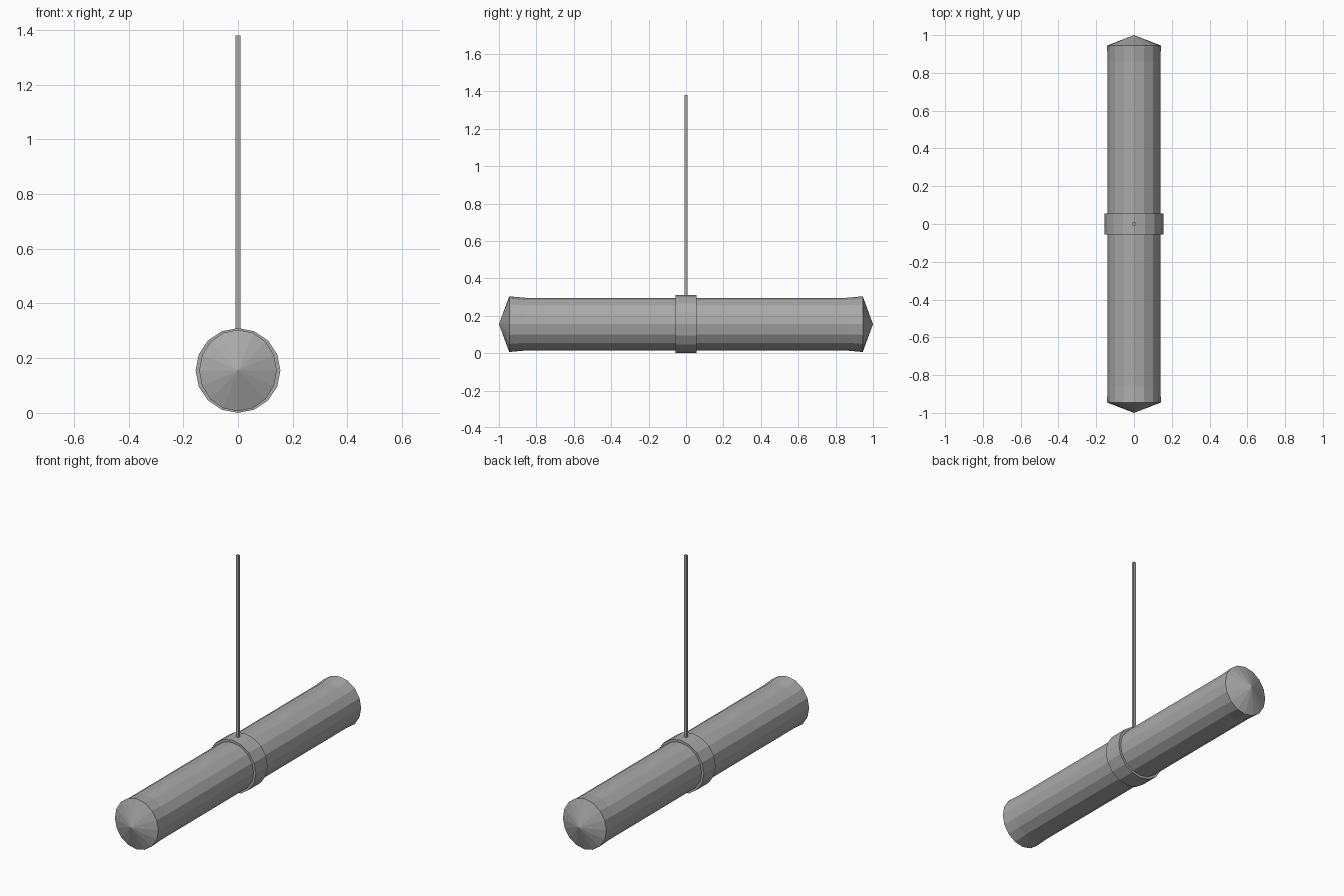
import bpy, bmesh
from math import sin, cos, tau

cube = bpy.data.objects.get("Cube")
if cube:
    bpy.data.objects.remove(cube)

SIDES = 16
AXIS_Z = 0.155

grey = bpy.data.materials.new("plain grey")
grey.use_nodes = True
grey.diffuse_color = (0.40, 0.40, 0.40, 1)
grey.node_tree.nodes["Principled BSDF"].inputs["Base Color"].default_value = grey.diffuse_color


def finish(name, bm):
    bmesh.ops.recalc_face_normals(bm, faces=bm.faces)
    mesh = bpy.data.meshes.new(name)
    bm.to_mesh(mesh)
    bm.free()
    mesh.materials.append(grey)
    obj = bpy.data.objects.new(name, mesh)
    bpy.context.collection.objects.link(obj)
    return obj


def loft(name, sections, tip=None):
    """Skin elliptical sections (y, x radius, z radius); close with fans to tips or flat caps."""
    bm = bmesh.new()
    rings = [[bm.verts.new((rx * cos(tau * i / SIDES), y, AXIS_Z + rz * sin(tau * i / SIDES)))
              for i in range(SIDES)] for y, rx, rz in sections]
    for a, b in zip(rings, rings[1:]):
        for i in range(SIDES):
            j = (i + 1) % SIDES
            bm.faces.new((a[i], a[j], b[j], b[i]))
    for ring, sign in ((rings[0], -1), (rings[-1], 1)):
        if tip is None:
            bm.faces.new(ring)
        else:
            point = bm.verts.new((0, sign * tip, AXIS_Z))
            for i in range(SIDES):
                bm.faces.new((ring[i], ring[(i + 1) % SIDES], point))
    return finish(name, bm)


# Long tube, slightly flared in height towards its pointed ends
half = [(0.86, 0.141, 0.141), (0.945, 0.142, 0.149)]
loft("lamp_tube", [(-y, rx, rz) for y, rx, rz in reversed(half)] + half, tip=1.0)

# Collar around the middle
loft("centre_collar", [(-0.055, 0.155, 0.155), (0.055, 0.155, 0.155)])

# Thin square hanging rod
bm = bmesh.new()
bmesh.ops.create_cube(bm, size=1)
for v in bm.verts:
    v.co.x *= 0.018
    v.co.y *= 0.016
    v.co.z = 1.38 if v.co.z > 0 else 0.295
finish("hanging_rod", bm)
